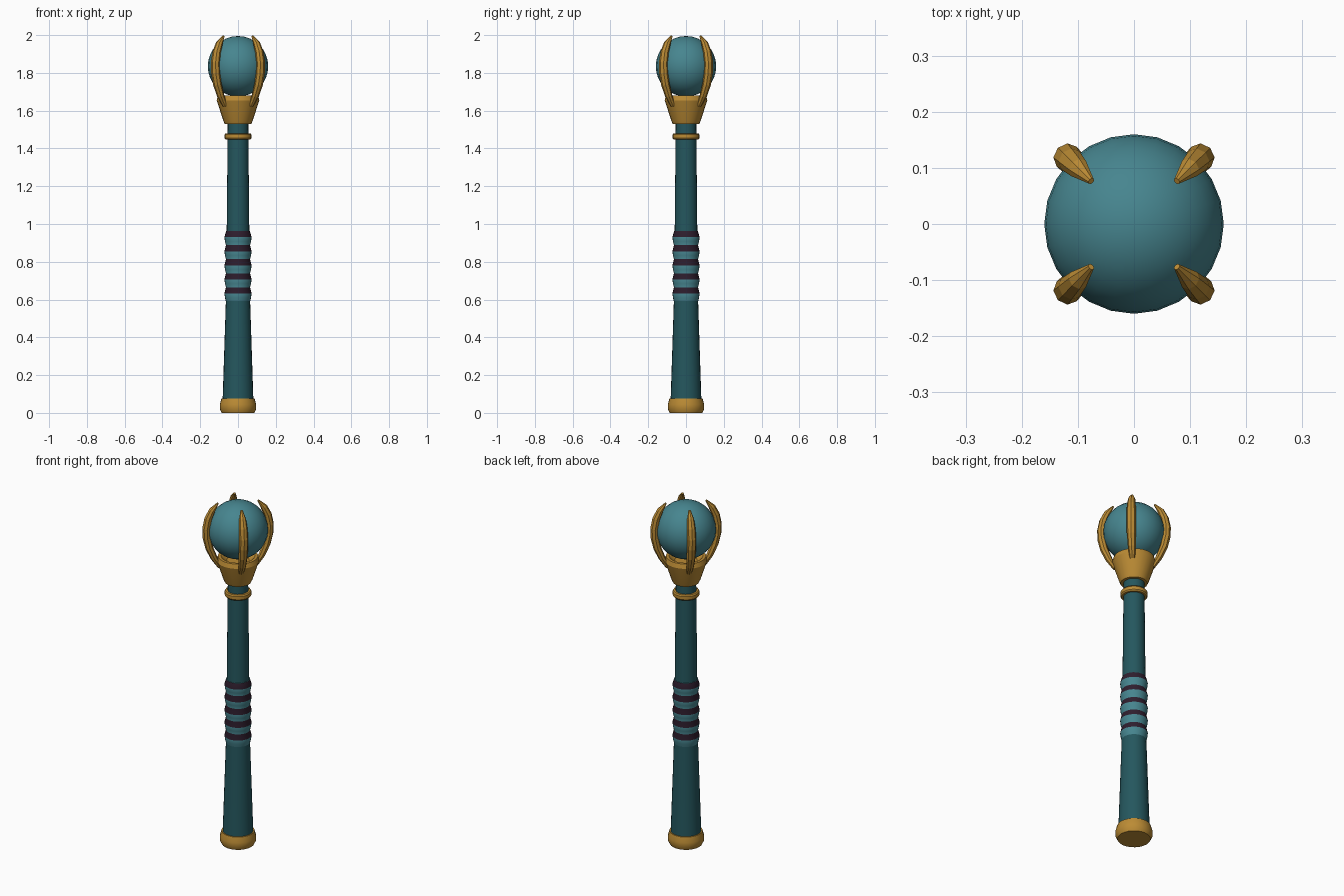
import bpy, bmesh, math
from mathutils import Vector

if "Cube" in bpy.data.objects:
    bpy.data.objects.remove(bpy.data.objects["Cube"])


def material(name, rgb):
    m = bpy.data.materials.new(name)
    m.diffuse_color = (*rgb, 1)
    m.use_nodes = True
    m.node_tree.nodes["Principled BSDF"].inputs["Base Color"].default_value = m.diffuse_color
    return m


GOLD = material("gold", (0.50, 0.26, 0.035))
DARK_TEAL = material("dark teal", (0.018, 0.095, 0.112))
TEAL = material("light teal", (0.062, 0.235, 0.275))
PURPLE = material("dark purple", (0.028, 0.013, 0.027))


def finish(bm, name, mats, angle=30):
    bmesh.ops.recalc_face_normals(bm, faces=bm.faces)
    me = bpy.data.meshes.new(name)
    bm.to_mesh(me)
    bm.free()
    for m in mats:
        me.materials.append(m)
    ob = bpy.data.objects.new(name, me)
    bpy.context.collection.objects.link(ob)
    bpy.ops.object.select_all(action='DESELECT')
    ob.select_set(True)
    bpy.context.view_layer.objects.active = ob
    if angle:
        bpy.ops.object.shade_smooth_by_angle(angle=math.radians(angle))
    return ob


def skin(bm, rings, slots=None):
    """Join closed vertex rings with quads and cap both ends."""
    n = len(rings[0])
    for k, (a, b) in enumerate(zip(rings, rings[1:])):
        for i in range(n):
            j = (i + 1) % n
            f = bm.faces.new((a[i], a[j], b[j], b[i]))
            f.material_index = slots[k] if slots else 0
    bm.faces.new(rings[0][::-1])
    bm.faces.new(rings[-1])


def lathe(name, profile, mats, slots=None, n=24, angle=30):
    bm = bmesh.new()
    rings = [[bm.verts.new((r * math.cos(math.tau * i / n), r * math.sin(math.tau * i / n), z))
              for i in range(n)] for r, z in profile]
    skin(bm, rings, slots)
    return finish(bm, name, mats, angle)


# Shaft, pommel and collar
lathe("shaft", [(0.082, 0.05), (0.064, 0.6), (0.060, 0.95), (0.055, 1.45), (0.054, 1.56)], [DARK_TEAL])
lathe("pommel", [(0.086, 0), (0.096, 0.02), (0.096, 0.045), (0.088, 0.075), (0.07, 0.075)], [GOLD])
lathe("collar", [(0.05, 1.448), (0.066, 1.448), (0.071, 1.455), (0.071, 1.473),
                 (0.066, 1.48), (0.05, 1.48)], [GOLD])

# Grip: flared light bands, each topped by a dark sloping band
profile, slots = [], []
for i in range(5):
    z = 0.59 + 0.0745 * i
    profile += [(0.064, z), (0.069, z + 0.02), (0.072, z + 0.042)]
    slots += [0, 0, 1]
profile.append((0.063, 0.9625))
lathe("grip", profile, [TEAL, PURPLE], slots)

# Flared cup with a shallow bowl
lathe("cup", [(0.05, 1.53), (0.07, 1.53), (0.077, 1.545), (0.113, 1.655), (0.106, 1.68),
              (0.09, 1.68), (0.06, 1.655)], [GOLD])

# Orb
bm = bmesh.new()
bmesh.ops.create_uvsphere(bm, u_segments=24, v_segments=16, radius=0.16)
bmesh.ops.translate(bm, verts=bm.verts, vec=(0, 0, 1.835))
finish(bm, "orb", [TEAL], 60)

# Four claws: path of (radius, height, half width, half thickness)
PATH = [(0.098, 1.625, 0.014, 0.012), (0.130, 1.68, 0.021, 0.018), (0.155, 1.74, 0.024, 0.021),
        (0.168, 1.80, 0.025, 0.022), (0.170, 1.855, 0.025, 0.022), (0.160, 1.91, 0.023, 0.021),
        (0.140, 1.955, 0.019, 0.018), (0.108, 1.996, 0.006, 0.005)]
for c in range(4):
    a = math.radians(45 + 90 * c)
    out, side = Vector((math.cos(a), math.sin(a), 0)), Vector((-math.sin(a), math.cos(a), 0))
    up = Vector((0, 0, 1))
    bm = bmesh.new()
    rings = []
    for k, (r, z, w, t) in enumerate(PATH):
        p, q = PATH[max(k - 1, 0)], PATH[min(k + 1, len(PATH) - 1)]
        tangent = (out * (q[0] - p[0]) + up * (q[1] - p[1])).normalized()
        normal = side.cross(tangent)
        rings.append([bm.verts.new(out * r + up * z + side * w * math.cos(math.tau * i / 8)
                                   + normal * t * math.sin(math.tau * i / 8)) for i in range(8)])
    skin(bm, rings)
    finish(bm, f"claw_{c + 1}", [GOLD], 0)
